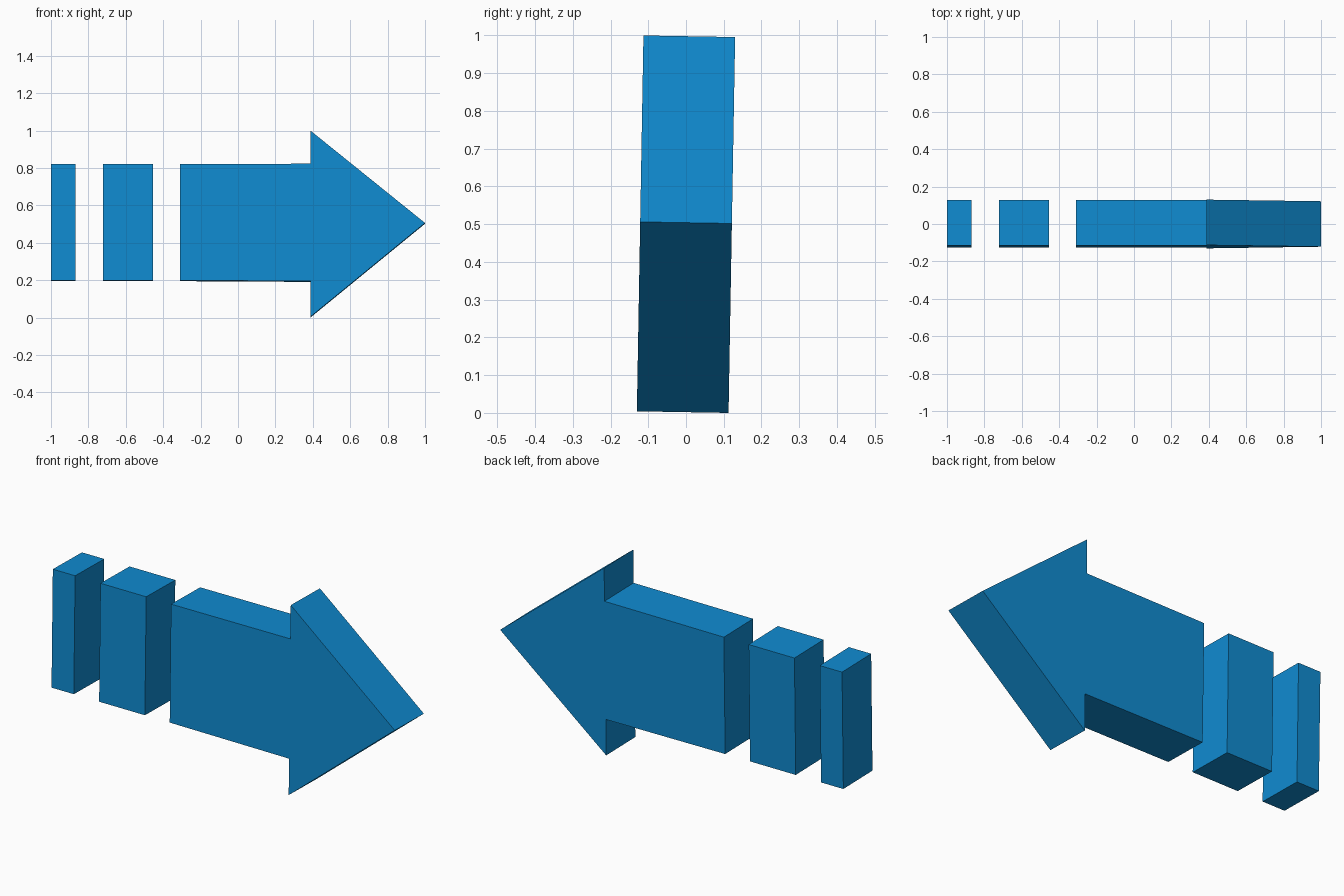
import bpy, bmesh
from mathutils import Matrix, Vector

if "Cube" in bpy.data.objects:
    bpy.data.objects.remove(bpy.data.objects["Cube"])

blue = bpy.data.materials.new("blue")
blue.diffuse_color = (0.005, 0.26, 0.64, 1)
blue.use_nodes = True
blue.node_tree.nodes["Principled BSDF"].inputs["Base Color"].default_value = blue.diffuse_color

HALF_DEPTH = 0.1215
# Whole sign leans back one degree about its centre
LEAN = Matrix.Translation((0, 0, 0.5)) @ Matrix.Rotation(-0.0175, 4, 'X')


def slab(name, profile):
    """Extrude an x-z outline through the sign's depth."""
    bm = bmesh.new()
    face = bm.faces.new([bm.verts.new((x, -HALF_DEPTH, z)) for x, z in profile])
    out = bmesh.ops.extrude_face_region(bm, geom=[face], use_keep_orig=True)
    verts = [g for g in out["geom"] if isinstance(g, bmesh.types.BMVert)]
    bmesh.ops.translate(bm, verts=verts, vec=Vector((0, 2 * HALF_DEPTH, 0)))
    bmesh.ops.recalc_face_normals(bm, faces=bm.faces)
    bm.transform(LEAN)
    mesh = bpy.data.meshes.new(name)
    bm.to_mesh(mesh)
    bm.free()
    mesh.materials.append(blue)
    obj = bpy.data.objects.new(name, mesh)
    bpy.context.collection.objects.link(obj)


TOP, BOTTOM = 0.318, -0.303

# Two tail bars
for name, x0, x1 in (("tail_bar_narrow", -1.0, -0.87), ("tail_bar_wide", -0.722, -0.455)):
    slab(name, [(x0, BOTTOM), (x1, BOTTOM), (x1, TOP), (x0, TOP)])

# Arrow shaft and head in one outline
slab("arrow", [(-0.31, BOTTOM), (0.387, -0.307), (0.387, -0.498), (1.0, 0.004),
               (0.387, 0.498), (0.387, 0.321), (-0.31, TOP)])
